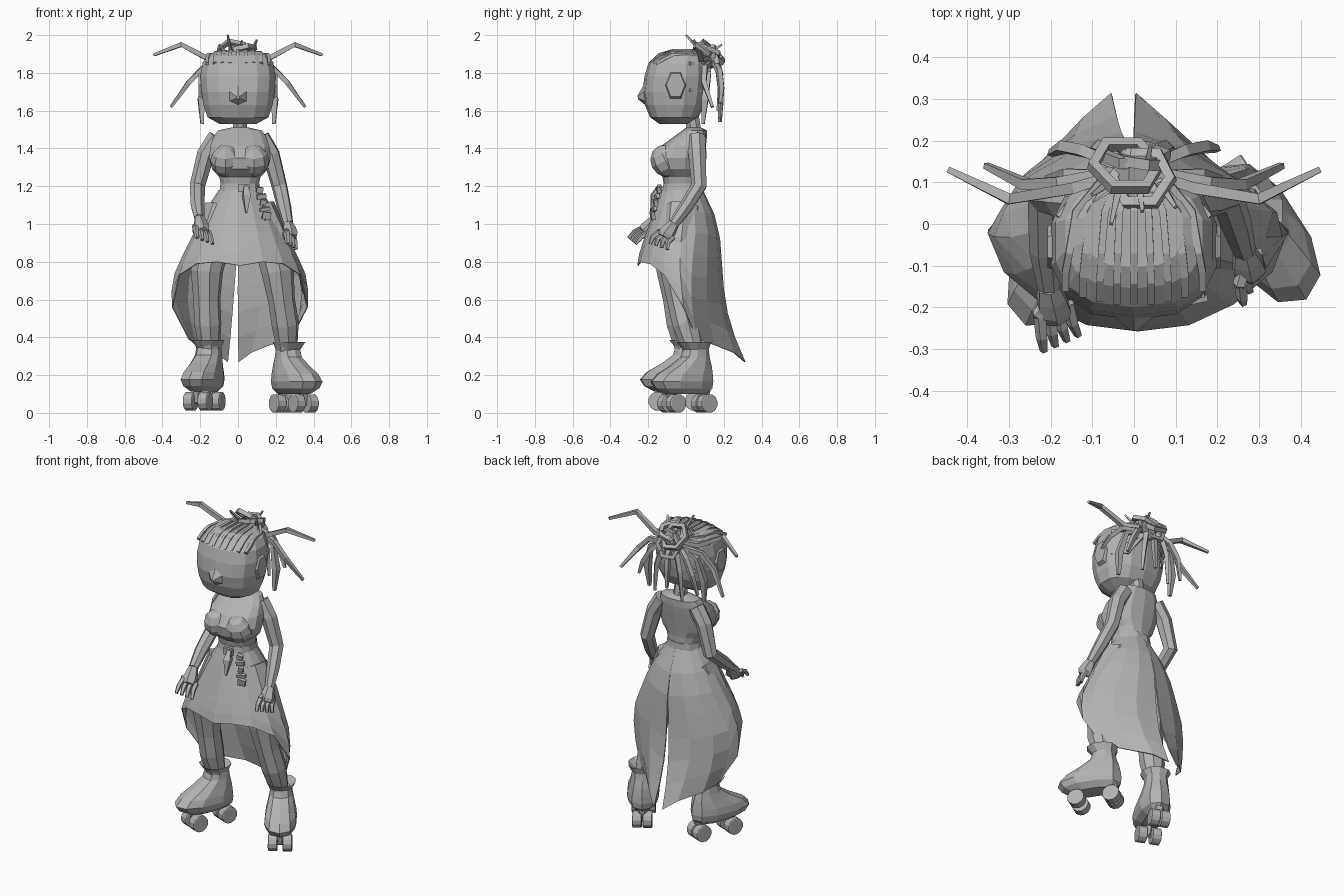
import bpy, bmesh, math
from mathutils import Vector

cube = bpy.data.objects.get("Cube")
if cube:
    bpy.data.objects.remove(cube, do_unlink=True)

grey = bpy.data.materials.new("plain_grey")
grey.use_nodes = True
grey.diffuse_color = (0.45, 0.45, 0.45, 1)
grey.node_tree.nodes["Principled BSDF"].inputs["Base Color"].default_value = (0.45, 0.45, 0.45, 1)


def make(name, rings, closed=True, caps=True, loop=False):
    """Skin a list of point rings into one flat-shaded object."""
    bm = bmesh.new()
    rows = [[bm.verts.new(p) for p in r] for r in rings]
    n = len(rows[0])
    pairs = list(zip(rows, rows[1:])) + ([(rows[-1], rows[0])] if loop else [])
    for a, b in pairs:
        for i in range(n if closed else n - 1):
            j = (i + 1) % n
            bm.faces.new((a[i], a[j], b[j], b[i]))
    if caps and not loop:
        bm.faces.new(rows[0])
        bm.faces.new(rows[-1])
    bmesh.ops.recalc_face_normals(bm, faces=bm.faces)
    mesh = bpy.data.meshes.new(name)
    bm.to_mesh(mesh)
    bm.free()
    mesh.materials.append(grey)
    ob = bpy.data.objects.new(name, mesh)
    bpy.context.collection.objects.link(ob)
    return ob


def tube(name, pts, radii, n=6, loop=False):
    """Faceted tube along a path without twist; radii is one number or one per point."""
    pts = [Vector(p) for p in pts]
    m = len(pts)
    if not isinstance(radii, (list, tuple)):
        radii = [radii] * m
    ang = [2 * math.pi * (i + 0.5) / n for i in range(n)]
    rings, q, last = [], None, None
    for k, p in enumerate(pts):
        nxt = pts[(k + 1) % m] if loop else pts[min(k + 1, m - 1)]
        prv = pts[k - 1] if loop else pts[max(k - 1, 0)]
        t = (nxt - prv).normalized()
        q = last.rotation_difference(t) @ q if q else t.to_track_quat('Z', 'Y')
        last = t
        rings.append([p + q @ Vector((math.cos(a), math.sin(a), 0)) * radii[k] for a in ang])
    return make(name, rings, loop=loop)


def stack(name, levels, n=12, power=1.0):
    """Horizontal rings given as (z, centre x, half width, front y, back y)."""
    def s(v):
        return math.copysign(abs(v) ** power, v)
    rings = []
    for z, cx, rx, y0, y1 in levels:
        ang = [2 * math.pi * (i + 0.5) / n for i in range(n)]
        rings.append([(cx + rx * s(math.cos(a)), (y0 + y1) / 2 + (y1 - y0) / 2 * s(math.sin(a)), z)
                      for a in ang])
    return make(name, rings)


def interp(table, z):
    """Linear lookup in rows sorted by falling z."""
    if z >= table[0][0]:
        return table[0][1:]
    for a, b in zip(table, table[1:]):
        if z >= b[0]:
            f = (a[0] - z) / (a[0] - b[0])
            return [u + (v - u) * f for u, v in zip(a[1:], b[1:])]
    return table[-1][1:]


def box(name, loc, size, rot=(0, 0, 0)):
    bpy.ops.mesh.primitive_cube_add(size=1, location=loc, rotation=rot)
    ob = bpy.context.object
    ob.name, ob.scale = name, size
    ob.data.materials.append(grey)


# Head, nose, ears and neck
stack("head", [(1.53, 0, .1, -.14, .01), (1.565, 0, .165, -.19, .065), (1.63, 0, .187, -.218, .1),
               (1.7, 0, .197, -.23, .115), (1.78, 0, .203, -.22, .12), (1.85, 0, .192, -.2, .115),
               (1.89, 0, .168, -.155, .1), (1.915, 0, .12, -.105, .08)], 14, .8)
tube("nose", [(0, -.2, 1.68), (0, -.255, 1.67)], [.075, .01], 6)
tube("neck", [(.01, .05, 1.45), (.01, .03, 1.58)], .04, 8)
for side, x in (("left", 1), ("right", -1)):
    ear = tube(side + "_ear", [(0, 0, -.012), (0, 0, .012)], [.085, .07], 6)
    ear.location, ear.rotation_euler = (x * .196, -.055, 1.735), (0, x * math.pi / 2, 0)
    ear.scale = (1, .7, 1)

# Braided rows over the scalp, with a plain hair edge in front
for i in range(9):
    x = (i - 4) * .041
    drop = .8 * x * x
    tube("scalp_braid", [(x, -.19 + 1.2 * x * x, 1.85), (x, -.14 + x * x, 1.897 - drop),
                         (x * .95, -.07, 1.918 - drop), (x * .85, .03, 1.918 - drop),
                         (x * .5, .1, 1.9)], .012, 4)
for x in (-1, 1):
    for z in (1.84, 1.77, 1.7):
        tube("side_braid", [(x * .18, .015, z + .01), (x * .12, .09, z), (x * .03, .125, 1.84)], .013, 4)

# Bun made of looped locks, facing up and back
for loc, tilt, turn, r in (((-.02, .14, 1.91), .75, .2, .08), ((.02, .11, 1.915), .3, -.25, .07),
                           ((0, .165, 1.86), 1.3, .1, .075), ((.02, .15, 1.89), 1.4, .8, .05)):
    pts = [(r * math.cos(k * math.pi / 3), r * math.sin(k * math.pi / 3), 0) for k in range(6)]
    ring = tube("bun_loop", pts, .018, 4, loop=True)
    ring.location, ring.rotation_euler = loc, (-tilt, turn, 0)
tube("bun_core", [(0, .07, 1.86), (0, .14, 1.88), (0, .175, 1.87)], [.06, .055, .03], 7)

# Loose locks: long outward ones, hanging ones, short upright ones
lock_r = [.015, .019, .018, .01]
for x in (-1, 1):
    tube("upper_lock", [(x * .04, .12, 1.88), (x * .15, .085, 1.87), (x * .3, .06, 1.95),
                        (x * .445, .13, 1.895)], lock_r, 4)
    tube("lower_lock", [(x * .04, .13, 1.85), (x * .18, .1, 1.83), (x * .26, .095, 1.75),
                        (x * .355, .14, 1.62)], lock_r, 4)
    tube("ear_lock", [(x * .05, .12, 1.85), (x * .16, .12, 1.8), (x * .195, .1, 1.66),
                      (x * .19, .09, 1.53)], [.012, .018, .025, .012], 4)
for x, y, z in ((-.2, .17, 1.6), (.2, .18, 1.64), (-.1, .18, 1.54), (.09, .18, 1.56), (0, .19, 1.6)):
    tube("hanging_lock", [(x * .2, .14, 1.87), (x * .6, .175, 1.81), (x * .85, .185, 1.72), (x, y, z)], lock_r, 4)
for x, y, z in ((-.055, 0, 2.0), (.02, .03, 1.97), (.1, .04, 1.975), (-.1, .07, 1.95), (.04, .19, 1.95)):
    tube("short_lock", [(x * .6, .1, 1.89), (x, y, z)], [.014, .006], 4)

# Torso with a full chest, and belt
stack("torso", [(1.1, .01, .12, -.12, .085), (1.2, .01, .1, -.115, .08), (1.25, .01, .112, -.125, .08),
                (1.29, .01, .15, -.168, .085), (1.35, .01, .167, -.178, .095), (1.41, .01, .16, -.135, .105),
                (1.455, .01, .145, -.075, .11), (1.495, .01, .12, -.02, .11), (1.51, .01, .05, .0, .08)], 14, .85)
for side, x in (("left", .085), ("right", -.065)):
    bpy.ops.mesh.primitive_uv_sphere_add(segments=8, ring_count=6, radius=.08, location=(x, -.108, 1.335),
                                         rotation=(.45, 0, 0))
    bust = bpy.context.object
    bust.name, bust.scale = side + "_bust", (1.02, 1, 1.08)
    bust.data.materials.append(grey)
stack("belt", [(1.165, .01, .112, -.13, .09), (1.215, .01, .106, -.122, .086)], 12, .85)

# Feather, pouch and key chain on the belt
tube("feather", [(.04, -.14, 1.2), (.045, -.165, 1.15), (.045, -.185, 1.06)], [.015, .028, .006], 4)
box("buckle", (.03, -.14, 1.19), (.06, .02, .04))
for i, (w, h) in enumerate(((.035, .03), (.05, .025), (.03, .035), (.055, .02), (.045, .04))):
    box("key_charm", (.115 + .009 * i, -.145 - .008 * i, 1.18 - .034 * i), (w, .02, h), (.2, .15 * (-1) ** i, .2))
tube("key_chain", [(.1, -.13, 1.2), (.13, -.16, 1.12), (.145, -.18, 1.02)], .008, 4)

# Long skirt: short in front, trailing to a split point at the back
section = [(1.18, .112, -.13, .09), (1.1, .165, -.16, .13), (1.0, .22, -.195, .172), (.9, .27, -.23, .183),
           (.8, .32, -.26, .19), (.7, .362, -.25, .195), (.55, .36, -.24, .215), (.4, .3, -.2, .26),
           (.27, .23, -.18, .315)]
hem = [.78, .8, .79, .73, .56, .39, .36, .32, .27]
rows = []
for k in range(8):
    t = k / 7
    row = []
    for c in range(-8, 9):
        z = 1.18 + (hem[abs(c)] - 1.18) * t
        rx, yf, yb = interp(section, z)
        a = c * math.pi / 8
        gap = math.copysign(.03 * t * t, c) if abs(c) == 8 else 0
        away = -math.cos(a)
        if away > 0:
            away **= 1 + 1.2 * t * t
        row.append((.01 - .035 * t * (abs(c) > 5) + rx * math.sin(a) + gap,
                    (yf + yb) / 2 + (yb - yf) / 2 * away, z))
    rows.append(row)
skirt = make("skirt", rows, closed=False, caps=False)
solid = skirt.modifiers.new("thickness", 'SOLIDIFY')
solid.thickness = .006

# Arms and hands
arms = (("left", [(.12, .055, 1.46), (.175, .06, 1.37), (.22, .07, 1.2), (.245, 0, 1.09), (.265, -.065, 1.0)],
         (.275, -.105, .945), (.285, -.145, .88), (.03, .06, -.02)),
        ("right", [(-.11, .055, 1.46), (-.17, .06, 1.37), (-.215, .065, 1.2), (-.215, -.06, 1.1), (-.205, -.15, 1.03)],
         (-.192, -.205, .97), (-.175, -.285, .91), (.055, .025, -.02)))
for side, path, palm, tip, spread in arms:
    tube(side + "_arm", path, [.05, .048, .042, .038, .028], 7)
    wrist, palm, tip, spread = Vector(path[-1]), Vector(palm), Vector(tip), Vector(spread)
    tube(side + "_palm", [wrist, (wrist + palm) / 2, palm, palm.lerp(tip, .25)], [.028, .038, .044, .036], 6)
    for f in range(4):
        off = spread * (f - 1.5) * .5
        root, end = palm + off * .8, tip + off
        tube(side + "_finger", [root, root.lerp(end, .5) + Vector((0, -.01, .005)), end], [.017, .015, .01], 5)
    base = palm.lerp(wrist, .4)
    tube(side + "_thumb", [base, base - spread * .6 + Vector((0, -.02, -.02)), palm - spread * .7 + Vector((0, -.01, -.03))],
         [.018, .016, .01], 5)

# Legs, boots and wheels
legs = (("left", [(.1, -.02, 1.08), (.18, -.04, .9), (.21, -.05, .75), (.23, -.03, .6), (.25, .0, .47), (.26, .04, .33)],
         (.265, .05), (.54, -.84), 0),
        ("right", [(-.08, -.02, 1.08), (-.14, -.06, .9), (-.165, -.07, .75), (-.165, -.05, .6), (-.16, -.03, .47),
                   (-.15, 0, .33)], (-.155, .01), (-.38, -.92), .012))
for side, path, (ax, ay), (dx, dy), lift in legs:
    tube(side + "_leg", path, [.1, .1, .087, .072, .073, .055], 8)
    boot = stack(side + "_boot", [(.1, 0, .05, -.19, .07), (.13, 0, .085, -.25, .1), (.165, 0, .095, -.275, .105),
                                  (.205, 0, .09, -.235, .1), (.25, 0, .078, -.15, .09), (.295, 0, .068, -.08, .075),
                                  (.335, 0, .064, -.066, .068), (.375, 0, .085, -.1, .08), (.34, 0, .05, -.05, .05)],
                 10, .85)
    boot.location = (ax, ay, lift)
    boot.rotation_euler = (0, 0, math.atan2(dx, -dy))
    ac = Vector((-dy, dx, 0))
    for end, d, gap in (("front", .15, .042), ("rear", -.055, .03)):
        mid = Vector((ax + dx * d, ay + dy * d, .05 + lift))
        tube(side + "_" + end + "_axle", [mid - ac * .05, mid + ac * .05], .014, 6)
        tube(side + "_" + end + "_truck", [mid, mid + Vector((0, 0, .08))], [.018, .035], 6)
        for s in (-gap, gap):
            c = mid + ac * s
            tube(side + "_" + end + "_wheel", [c - ac * .027, c - ac * .024, c + ac * .024, c + ac * .027],
                 [.045, .05, .05, .045], 12)
